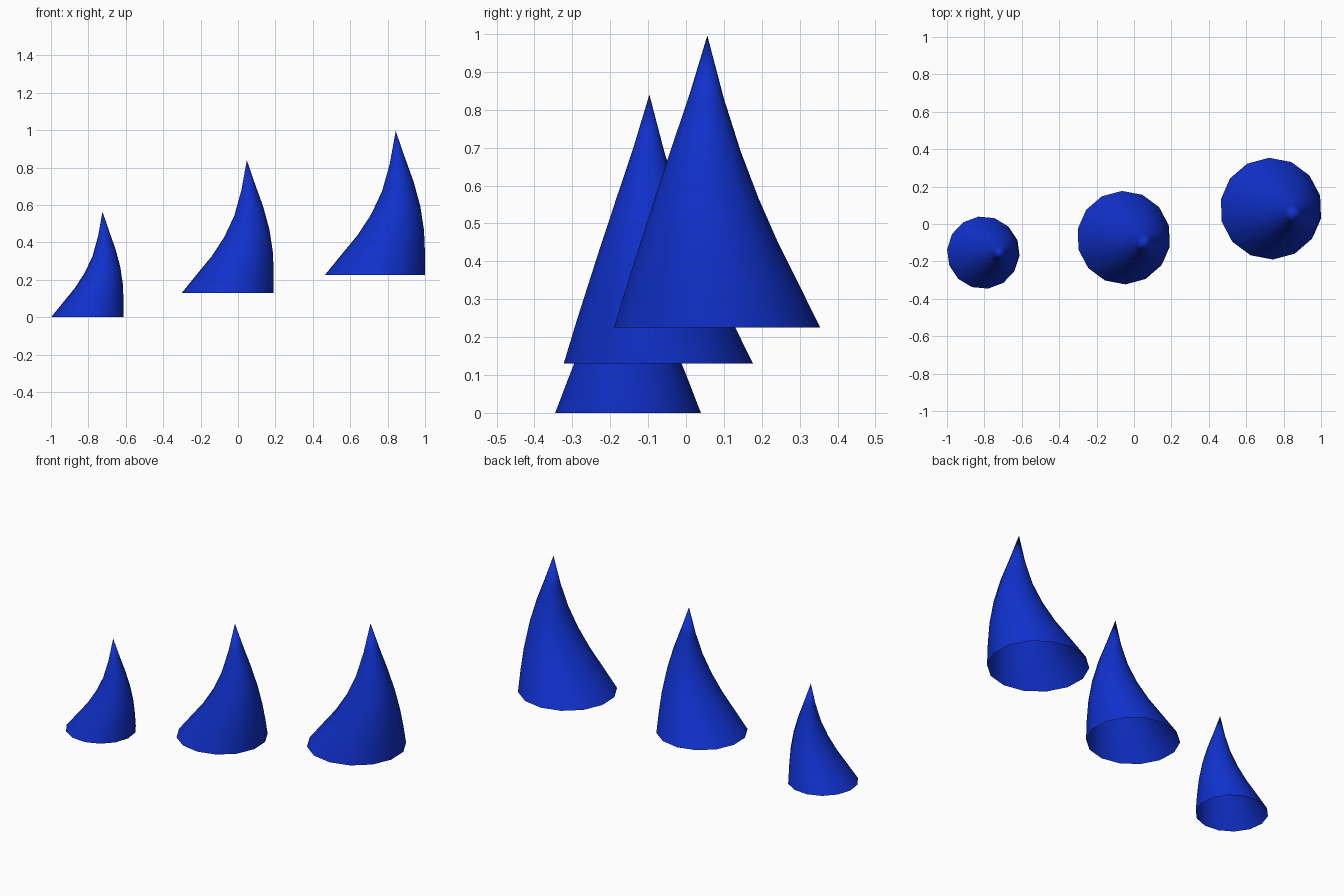
import bpy
import bmesh
from math import radians, cos, sin, tau
from mathutils import Matrix, Vector

cube = bpy.data.objects.get("Cube")
if cube:
    bpy.data.objects.remove(cube, do_unlink=True)

# Single blue colour
blue = bpy.data.materials.new("deep_blue")
color = (0.005, 0.03, 0.6, 1)
blue.use_nodes = True
blue.diffuse_color = color
blue.node_tree.nodes["Principled BSDF"].inputs["Base Color"].default_value = color

SIDES = 14
# Per ring, for a spike of base radius 1: sideways lean, height, backward tilt in degrees
RINGS = [(0, 0, 0), (0.17, 0.42, 1), (0.32, 0.83, 4), (0.42, 1.27, 9),
         (0.46, 1.74, 18), (0.45, 2.25, 25)]
TIP = (0.42, 2.84)


def spike(name, base, radius, height, lean, phase):
    """Open-bottomed curved cone with rings that tilt towards the tip."""
    bm = bmesh.new()
    loops = []
    for i, (shift, rise, tilt) in enumerate(RINGS):
        r = 1 - i / len(RINGS)
        turn = Matrix.Rotation(radians(-tilt), 3, 'Y')
        loops.append([])
        for k in range(SIDES):
            a = tau * k / SIDES + radians(phase - lean)
            p = turn @ Vector((r * cos(a), r * sin(a), 0))
            loops[-1].append(bm.verts.new(p + Vector((shift, 0, rise))))
    tip = bm.verts.new((TIP[0], 0, TIP[1]))
    for k in range(SIDES):
        n = (k + 1) % SIDES
        for low, high in zip(loops, loops[1:]):
            bm.faces.new((low[k], low[n], high[n], high[k]))
        bm.faces.new((loops[-1][k], loops[-1][n], tip))
    for f in bm.faces:
        f.smooth = True
    size = Matrix.Diagonal((radius, radius, height / TIP[1], 1))
    bm.transform(Matrix.Rotation(radians(lean), 4, 'Z') @ size)
    mesh = bpy.data.meshes.new(name)
    bm.to_mesh(mesh)
    bm.free()
    mesh.materials.append(blue)
    obj = bpy.data.objects.new(name, mesh)
    obj.location = base
    bpy.context.collection.objects.link(obj)


# Three spikes rising from right to left
spike("small_spike", (-0.806, -0.153, 0.0), 0.194, 0.565, 0, 20.5)
spike("middle_spike", (-0.055, -0.073, 0.13), 0.25, 0.71, -13, 15)
spike("large_spike", (0.732, 0.082, 0.226), 0.272, 0.77, -13, 15)
